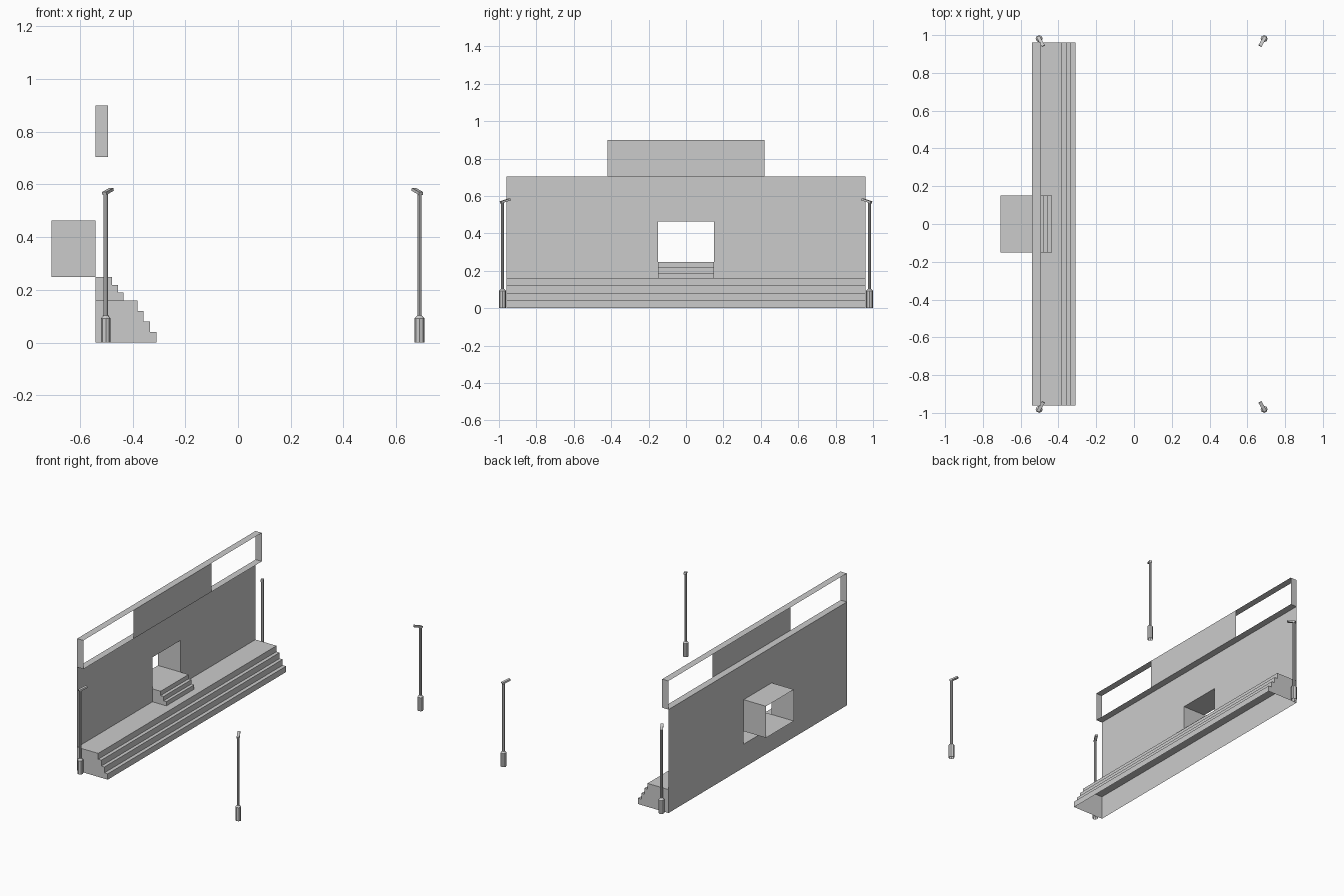
import bpy, bmesh, math
from mathutils import Matrix, Vector

if "Cube" in bpy.data.objects:
    bpy.data.objects.remove(bpy.data.objects["Cube"])

XB, XF = -0.54, -0.493        # wall plane and front of the sign frame
HY, DY = 0.96, 0.15           # half widths of wall and doorway


def make(name, bm):
    bmesh.ops.remove_doubles(bm, verts=bm.verts, dist=1e-5)
    bmesh.ops.recalc_face_normals(bm, faces=bm.faces)
    me = bpy.data.meshes.new(name)
    bm.to_mesh(me)
    bm.free()
    ob = bpy.data.objects.new(name, me)
    bpy.context.collection.objects.link(ob)
    return ob


def face(bm, pts):
    return bm.faces.new([bm.verts.new(p) for p in pts])


def tube(name, x0, x1, hy, z0, z1):
    """Rectangular sleeve, open at both x ends."""
    bm = bmesh.new()
    ring = [(-hy, z0), (hy, z0), (hy, z1), (-hy, z1)]
    for i, a in enumerate(ring):
        b = ring[(i + 1) % 4]
        face(bm, [(x0, *a), (x1, *a), (x1, *b), (x0, *b)])
    return make(name, bm)


def stairs(name, hy, z0, z1, edges):
    """Step shell with end caps, open below and behind; edges run top to bottom."""
    bm = bmesh.new()
    rise = (z1 - z0) / len(edges)
    prof = [(XB, z1)]
    for i, x in enumerate(edges):
        prof += [(x, z1 - i * rise), (x, z1 - (i + 1) * rise)]
    for a, b in zip(prof, prof[1:]):
        face(bm, [(a[0], -hy, a[1]), (a[0], hy, a[1]), (b[0], hy, b[1]), (b[0], -hy, b[1])])
    for y in (-hy, hy):
        face(bm, [(x, y, z) for x, z in prof + [(XB, z0)]])
    return make(name, bm)


# Thin wall with a doorway gap
bm = bmesh.new()
ys, zs = (-HY, -DY, DY, HY), (0, 0.16, 0.463, 0.705)
for i in range(3):
    for j in range(3):
        if (i, j) != (1, 1):
            face(bm, [(XB, ys[i], zs[j]), (XB, ys[i], zs[j + 1]),
                      (XB, ys[i + 1], zs[j + 1]), (XB, ys[i + 1], zs[j])])
make("wall", bm)

# Open frame and panel above the wall
tube("top_frame", XB, XF, HY, 0.705, 0.90)
bm = bmesh.new()
face(bm, [(XF, -0.42, 0.705), (XF, 0.42, 0.705), (XF, 0.42, 0.90), (XF, -0.42, 0.90)])
make("top_panel", bm)

# Doorway passage and steps
tube("doorway_passage", -0.708, XB, DY, 0.248, 0.463)
stairs("wide_steps", HY, 0, 0.16, (-0.382, -0.358, -0.335, -0.31))
stairs("door_steps", DY, 0.16, 0.248, (-0.478, -0.456, -0.435))


# Street lamps: octagonal base, pole and tilted head pointing inward
def lamp(name, x, y):
    bm = bmesh.new()

    def cone(r0, r1, z0, z1, caps):
        bmesh.ops.create_cone(bm, cap_ends=caps, segments=8, radius1=r0, radius2=r1,
                              depth=z1 - z0, matrix=Matrix.Translation((x, y, (z0 + z1) / 2)))
    cone(0.0185, 0.0185, 0, 0.092, False)
    cone(0.0185, 0.0085, 0.092, 0.103, False)
    cone(0.0085, 0.0085, 0.103, 0.568, True)
    ang = math.atan2(-math.copysign(0.87, y), -math.copysign(0.5, x))
    m = (Matrix.Translation((x, y, 0.566)) @ Matrix.Rotation(ang, 4, 'Z')
         @ Matrix.Rotation(math.radians(-16), 4, 'Y')
         @ Matrix.Translation((0.018, 0, 0.003)) @ Matrix.Diagonal((0.058, 0.018, 0.011, 1)))
    bmesh.ops.create_cube(bm, size=1, matrix=m)
    make(name, bm)


for xn, x in (("left", -0.502), ("right", 0.689)):
    for yn, y in (("front", -0.981), ("back", 0.981)):
        lamp(f"lamp_{xn}_{yn}", x, y)
